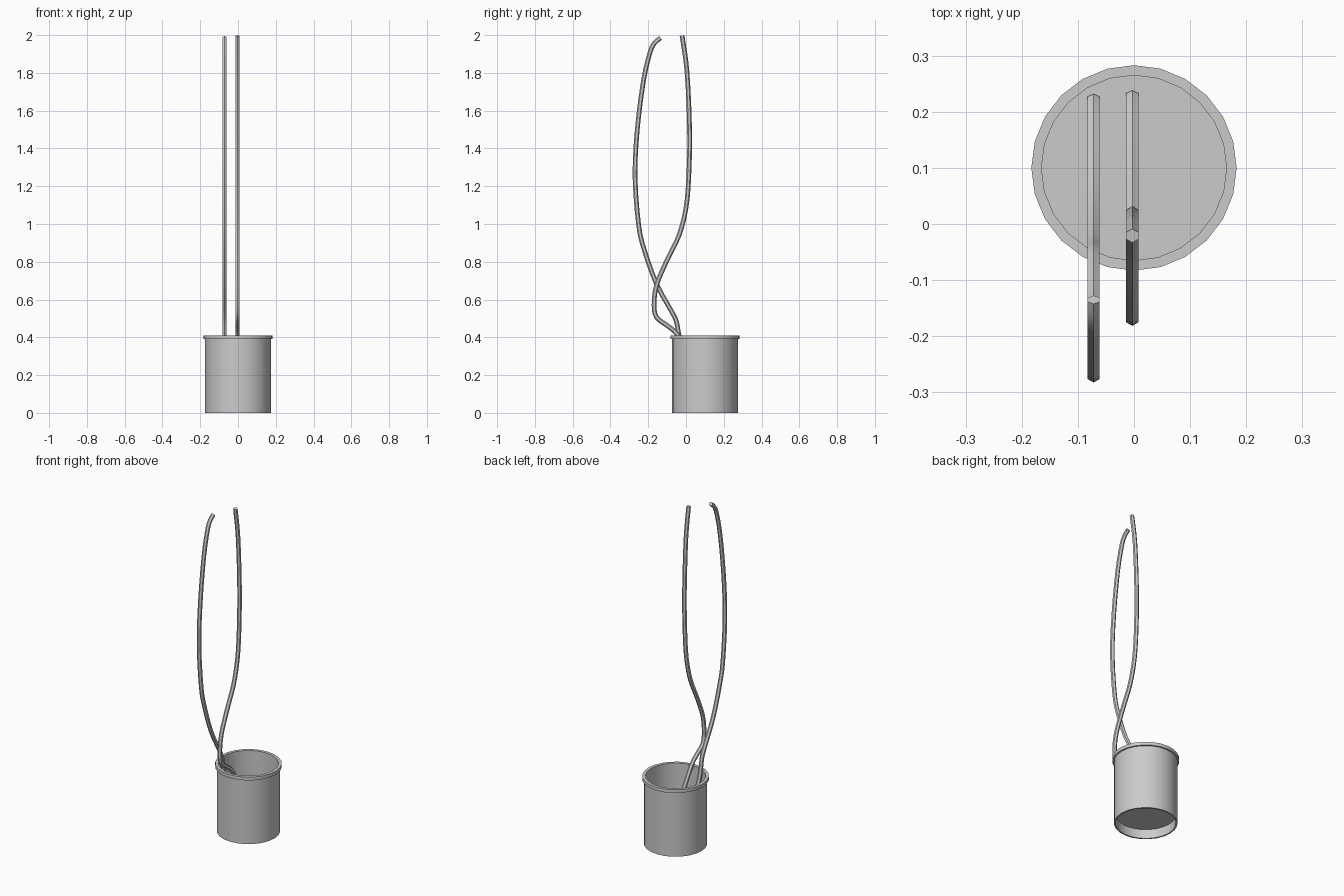
import bpy
import bmesh
import math
from mathutils import Vector, Matrix

cube = bpy.data.objects.get("Cube")
if cube:
    bpy.data.objects.remove(cube, do_unlink=True)

grey = bpy.data.materials.new("plain_grey")
grey.use_nodes = True
grey.diffuse_color = (0.6, 0.6, 0.6, 1)
grey.node_tree.nodes["Principled BSDF"].inputs["Base Color"].default_value = (0.6, 0.6, 0.6, 1)


def finish(name, bm):
    """Turn a bmesh into a named, grey object with sharp edges kept."""
    bmesh.ops.recalc_face_normals(bm, faces=bm.faces)
    mesh = bpy.data.meshes.new(name)
    bm.to_mesh(mesh)
    bm.free()
    mesh.materials.append(grey)
    obj = bpy.data.objects.new(name, mesh)
    bpy.context.collection.objects.link(obj)
    bpy.ops.object.select_all(action="DESELECT")
    obj.select_set(True)
    bpy.context.view_layer.objects.active = obj
    bpy.ops.object.shade_smooth_by_angle(angle=math.radians(35))
    return obj


def lathe(name, profile, sides):
    """Spin an (r, z) profile round the z axis."""
    bm = bmesh.new()
    verts = [bm.verts.new((r, 0, z)) for r, z in profile]
    edges = [bm.edges.new(pair) for pair in zip(verts, verts[1:])]
    bmesh.ops.spin(bm, geom=verts + edges, cent=(0, 0, 0), axis=(0, 0, 1),
                   angle=math.tau, steps=sides, use_merge=False)
    bmesh.ops.remove_doubles(bm, verts=bm.verts, dist=0.0005)
    return finish(name, bm)


def smooth_path(points, cuts=3):
    """Catmull-Rom interpolation through the points."""
    p = [points[0] * 2 - points[1]] + points + [points[-1] * 2 - points[-2]]
    path = []
    for a, b, c, d in zip(p, p[1:], p[2:], p[3:]):
        for i in range(cuts):
            t = i / cuts
            path.append((b * 2 + (c - a) * t + (a * 2 - b * 5 + c * 4 - d) * t**2
                         + (b * 3 - a - c * 3 + d) * t**3) / 2)
    return path + [points[-1]]


def stem(name, x, yz, radius=0.0125, sides=6):
    """Sweep a hexagon along a path lying in a plane of constant x."""
    path = smooth_path([Vector((x, y, z)) for y, z in yz])
    bm = bmesh.new()
    across = Vector((1, 0, 0))
    rings = []
    for i, p in enumerate(path):
        along = (path[min(i + 1, len(path) - 1)] - path[max(i - 1, 0)]).normalized()
        normal = along.cross(across)
        angles = [math.tau * k / sides for k in range(sides)]
        rings.append([bm.verts.new(p + (normal * math.cos(a) + across * math.sin(a)) * radius)
                      for a in angles])
    for low, high in zip(rings, rings[1:]):
        for k in range(sides):
            n = (k + 1) % sides
            bm.faces.new((low[k], low[n], high[n], high[k]))
    bm.faces.new(rings[0])
    bm.faces.new(rings[-1])
    return finish(name, bm)


# Pot with a lipped rim and a floor raised above its foot
wall, body, lip, top = 0.165, 0.174, 0.183, 0.41
pot = lathe("pot", [(0, 0.065), (wall, 0.065), (wall, top), (lip, top), (lip, 0.39),
                    (body, 0.39), (body, 0), (wall, 0), (wall, 0.055), (0, 0.055)], 24)
pot.data.transform(Matrix.Translation((0, 0.1, 0)))

# Two curved stems, from the pot floor to the tip
stem("hooked_stem", -0.072, [
    (0.222, 0.065), (0.19, 0.1), (0.11, 0.15), (0.04, 0.23), (-0.01, 0.33), (-0.035, 0.4),
    (-0.05, 0.48), (-0.075, 0.535), (-0.155, 0.68), (-0.22, 0.86), (-0.25, 0.99),
    (-0.27, 1.25), (-0.258, 1.5), (-0.225, 1.76), (-0.19, 1.91), (-0.165, 1.96), (-0.135, 1.985)])
stem("straight_stem", -0.003, [
    (0.228, 0.065), (0.2, 0.1), (0.12, 0.18), (0.022, 0.31), (-0.05, 0.42), (-0.1, 0.463),
    (-0.155, 0.505), (-0.169, 0.57), (-0.155, 0.68), (-0.095, 0.82), (-0.037, 0.94),
    (0, 1.085), (0.015, 1.26), (0.019, 1.5), (0.005, 1.81), (-0.021, 1.997)])
